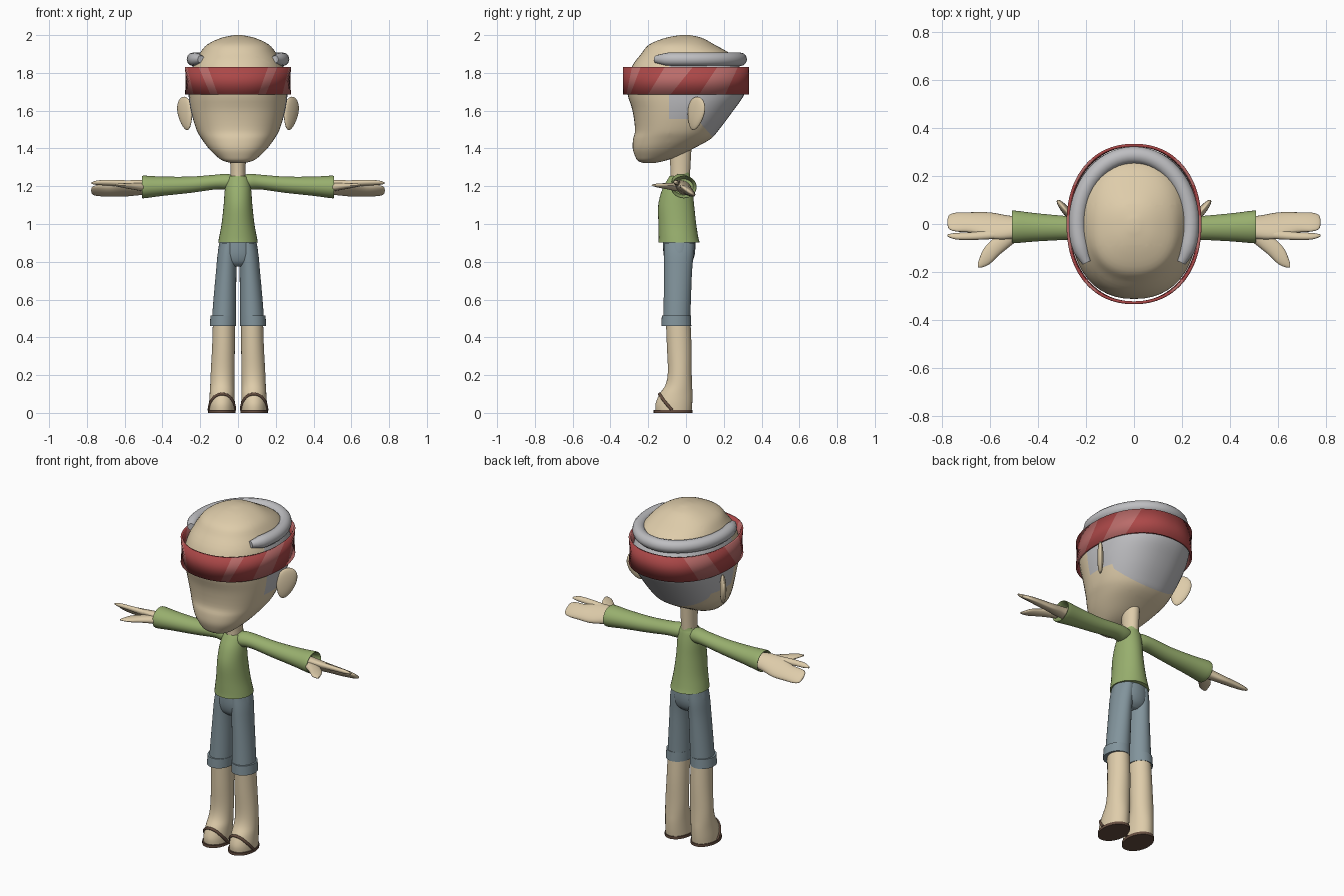
import bpy, bmesh, math
from mathutils import Matrix, Vector

if "Cube" in bpy.data.objects:
    bpy.data.objects.remove(bpy.data.objects["Cube"], do_unlink=True)


def material(name, r, g, b):
    col = [((c / 255 + 0.055) / 1.055) ** 2.4 for c in (r, g, b)] + [1]
    m = bpy.data.materials.new(name)
    m.use_nodes = True
    m.diffuse_color = col
    bsdf = next(n for n in m.node_tree.nodes if n.type == 'BSDF_PRINCIPLED')
    bsdf.inputs["Base Color"].default_value = col
    return m


SKIN = material("skin", 222, 204, 170)
GREEN = material("shirt green", 152, 175, 110)
DENIM = material("denim blue", 130, 148, 156)
GREY = material("hair grey", 190, 190, 193)
RED = material("band red", 172, 72, 72)
PINK = material("band light red", 186, 108, 106)
BROWN = material("sandal brown", 102, 78, 64)


def finish(name, bm, mats, mirror=False, angle=50):
    bmesh.ops.recalc_face_normals(bm, faces=bm.faces)
    me = bpy.data.meshes.new(name)
    bm.to_mesh(me)
    bm.free()
    me.shade_smooth()
    me.set_sharp_from_angle(angle=math.radians(angle))
    for m in mats:
        me.materials.append(m)
    ob = bpy.data.objects.new(name, me)
    bpy.context.collection.objects.link(ob)
    if mirror:
        ob.modifiers.new("mirror", 'MIRROR')
    return ob


def spline(rows, steps):
    """Smooth curve through the rows of section values."""
    out = []
    for i in range(len(rows) - 1):
        p0, p1, p2, p3 = (rows[min(max(i + k, 0), len(rows) - 1)] for k in (-1, 0, 1, 2))
        for s in range(steps):
            t = s / steps
            out.append([0.5 * (2 * b + (c - a) * t + (2 * a - 5 * b + 4 * c - d) * t * t
                               + (3 * b - a - 3 * c + d) * t ** 3)
                        for a, b, c, d in zip(p0, p1, p2, p3)])
    out.append(list(rows[-1]))
    return out


def outline(t, ra, rb, n=2.0):
    c, s = math.cos(t), math.sin(t)
    return (ra * math.copysign(abs(c) ** (2 / n), c), rb * math.copysign(abs(s) ** (2 / n), s))


def loft(rows, along_x=False, n=2.0, seg=32, steps=4, tilt=0, slope=0):
    """Skin oval sections (position, centre a, centre b, radius a, radius b)."""
    bm = bmesh.new()
    rings = []
    data = spline(rows, steps)
    for k, (p, ca, cb, ra, rb) in enumerate(data):
        ring = []
        for i in range(seg):
            a, b = outline(math.tau * i / seg, ra, rb, n)
            if along_x:
                co = Vector((p, ca + a, cb + b))
            else:
                lift = slope * b if k == len(data) - 1 else 0
                co = Vector((ca + a, cb + b, p + lift))
            ring.append(bm.verts.new(co))
        rings.append(ring)
    for r, q in zip(rings, rings[1:]):
        for i in range(seg):
            j = (i + 1) % seg
            bm.faces.new((r[i], r[j], q[j], q[i]))
    bm.faces.new(rings[0])
    bm.faces.new(rings[-1])
    if tilt:
        bmesh.ops.rotate(bm, verts=bm.verts, cent=(0, -0.01, 1.19),
                         matrix=Matrix.Rotation(math.radians(tilt), 3, 'X'))
    return bm


def tube(name, points, radius, mat):
    cu = bpy.data.curves.new(name, 'CURVE')
    cu.dimensions = '3D'
    cu.bevel_depth = radius
    cu.bevel_resolution = 4
    cu.use_fill_caps = True
    sp = cu.splines.new('POLY')
    sp.points.add(len(points) - 1)
    for p, (co, r) in zip(sp.points, points):
        p.co = (*co, 1)
        p.radius = r
    sp.use_smooth = True
    cu.materials.append(mat)
    bpy.context.collection.objects.link(bpy.data.objects.new(name, cu))


# Head: rows of height, half width, front, back
skull = [(1.322, .03, -.225, -.17), (1.335, .08, -.255, -.11), (1.36, .115, -.27, -.04),
         (1.4, .155, -.282, .04), (1.45, .192, -.28, .13), (1.5, .22, -.27, .175),
         (1.6, .25, -.283, .25), (1.69, .262, -.31, .31), (1.77, .258, -.308, .312),
         (1.84, .238, -.283, .28), (1.9, .205, -.238, .235), (1.95, .163, -.195, .15),
         (1.985, .09, -.11, .085), (2.0, .02, -.03, .02)]
bm = loft([(z, 0, (f + b) / 2, w, (b - f) / 2) for z, w, f, b in skull], n=2.25, seg=48)
# Hairline cuts, then grey sides and back
for co, no in (((0, -.09, 0), (0, 1, 0)), ((0, .08, 0), (0, 1, 0)), ((0, 0, 1.555), (0, 0, 1)),
               ((0, 0, 1.87), (0, 0, 1)), ((0, .08, 1.53), (0, 1.14, 1))):
    bmesh.ops.bisect_plane(bm, geom=bm.verts[:] + bm.edges[:] + bm.faces[:],
                           plane_co=co, plane_no=no, dist=1e-5)
for f in bm.faces:
    c = f.calc_center_median()
    side = c.y > -.09 and c.z > 1.555
    nape = c.y > .08 and 1.14 * c.y + c.z > 1.621
    f.material_index = int(c.z < 1.87 and (side or nape))
finish("head", bm, [SKIN, GREY], angle=70)

# Hair roll around the back of the crown
roll = []
for i in range(41):
    t = math.radians(-34 + 248 * i / 40)
    end = min(i, 40 - i)
    roll.append(((.236 * math.cos(t), .287 * math.sin(t), 1.872),
                 min(1, .55 + .2 * end)))
tube("hair_roll", roll, .036, GREY)

# Ears
bm = bmesh.new()
bmesh.ops.create_uvsphere(bm, u_segments=24, v_segments=16, radius=1)
for v in bm.verts:
    v.co.x *= 1 + .25 * v.co.z
shape = (Matrix.Translation((.28, .052, 1.585)) @ Matrix.Rotation(math.radians(50), 4, 'Z')
         @ Matrix.Rotation(math.radians(14), 4, 'Y') @ Matrix.Diagonal((.055, .017, .09, 1)))
bmesh.ops.transform(bm, matrix=shape, verts=bm.verts)
finish("ear", bm, [SKIN], mirror=True)

# Headband with slanted stripes
bm = bmesh.new()
COLS = 48
pairs = []
for i in range(COLS + 1):
    a = math.pi * i / COLS
    d = .15 * min(1, 1.6 * math.sin(a))
    pair = []
    for ang, z in ((a - d, 1.685), (a + d, 1.83)):
        x, y = outline(ang - math.pi / 2, .281, .334, 2.2)
        pair.append(bm.verts.new((0 if i in (0, COLS) else x, y, z)))
    pairs.append(pair)
for i, (p, q) in enumerate(zip(pairs, pairs[1:])):
    f = bm.faces.new((p[0], q[0], q[1], p[1]))
    mid = math.pi * (i + .5) / COLS
    f.material_index = int(any(lo < mid < hi for lo, hi in ((.47, .63), (1.1, 1.48), (1.87, 2.33))))
band = finish("headband", bm, [RED, PINK], mirror=True)
solid = band.modifiers.new("thickness", 'SOLIDIFY')
solid.thickness = .012
solid.offset = -1

# Neck and shirt
finish("neck", loft([(1.2, 0, -.032, .042, .05), (1.28, 0, -.03, .04, .052),
                     (1.42, 0, -.03, .045, .06)]), [SKIN])
finish("shirt", loft([(.903, 0, -.037, .105, .109), (.93, 0, -.04, .1, .105),
                      (1.0, 0, -.046, .087, .1), (1.1, 0, -.052, .076, .095),
                      (1.18, 0, -.046, .07, .081), (1.235, 0, -.036, .06, .062),
                      (1.258, 0, -.032, .043, .052)], slope=.35), [GREEN])
finish("sleeve", loft([(.02, -.03, 1.225, .04, .03), (.06, -.028, 1.224, .048, .042),
                       (.12, -.02, 1.222, .046, .039), (.25, -.017, 1.208, .048, .043),
                       (.4, -.014, 1.2, .058, .051), (.5, -.012, 1.196, .068, .06),
                       (.499, -.012, 1.196, .06, .052), (.46, -.012, 1.196, .05, .042)],
                      along_x=True), [GREEN], mirror=True)

# Hands
finish("palm_and_fingers", loft([(.45, -.012, 1.19, .045, .035), (.52, -.015, 1.19, .056, .03),
                                 (.6, -.005, 1.19, .064, .024), (.68, .01, 1.19, .05, .02),
                                 (.74, .012, 1.19, .047, .015), (.77, .012, 1.19, .035, .009),
                                 (.777, .012, 1.19, .01, .003)],
                                along_x=True, tilt=-35, seg=24), [SKIN], mirror=True)
finish("index_finger", loft([(.57, -.045, 1.19, .025, .018), (.66, -.058, 1.19, .018, .014),
                             (.74, -.06, 1.19, .015, .011), (.776, -.056, 1.19, .005, .004)],
                            along_x=True, tilt=-35, seg=16), [SKIN], mirror=True)
finish("thumb", loft([(.5, -.045, 1.195, .035, .022), (.56, -.085, 1.2, .043, .017),
                      (.6, -.12, 1.203, .046, .013), (.63, -.145, 1.205, .035, .009),
                      (.65, -.172, 1.205, .01, .004)],
                     along_x=True, seg=16), [SKIN], mirror=True)

# Cropped jeans
finish("jeans_hips", loft([(.775, 0, -.038, .06, .045), (.8, 0, -.037, .1, .07),
                           (.85, 0, -.036, .107, .084), (.93, 0, -.036, .092, .085)]), [DENIM])
finish("jeans_leg", loft([(.465, .076, -.05, .064, .072), (.6, .07, -.046, .06, .072),
                          (.75, .0625, -.042, .054, .074), (.84, .056, -.038, .052, .078),
                          (.9, .05, -.036, .046, .078)]), [DENIM], mirror=True)
finish("jeans_cuff", loft([(.46, .08, -.051, .069, .079), (.515, .078, -.051, .068, .077)]),
       [DENIM], mirror=True)

# Bare legs and feet
leg = [(.012, .085, -.066, .068, .096), (.05, .085, -.064, .068, .097),
       (.1, .084, -.053, .066, .087), (.15, .083, -.038, .064, .07),
       (.22, .081, -.033, .063, .063), (.35, .077, -.036, .06, .065), (.48, .075, -.041, .058, .065)]
finish("leg_and_foot", loft(leg), [SKIN], mirror=True)

# Sandals: sole and strap following the foot
finish("sandal_sole", loft([(0, .085, -.068, .073, .103), (.016, .085, -.068, .073, .103)]),
       [BROWN], mirror=True)
samples = spline(leg, 12)
for side, label in ((1, "left"), (-1, "right")):
    path = []
    for i in range(-12, 13):
        z = .1 - .085 * (i / 12) ** 2
        _, cx, cy, rx, ry = min(samples, key=lambda s: abs(s[0] - z))
        x, y = outline(math.radians(-90 + 85 * i / 12), rx, ry)
        path.append(((side * (cx + x), cy + y, z), 1))
    tube("sandal_strap_" + label, path, .008, BROWN)
